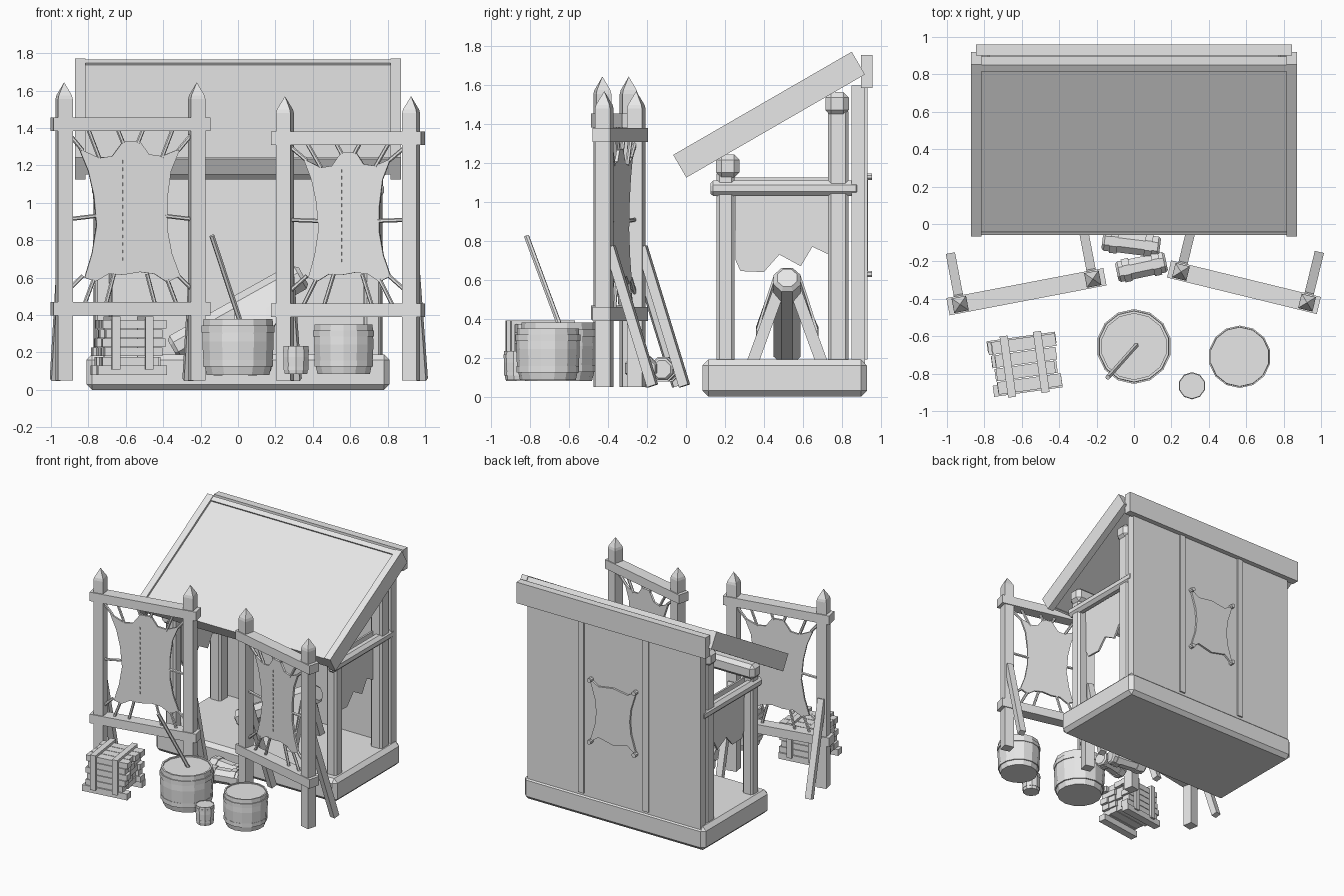
import bpy, bmesh, math, random
from mathutils import Matrix, Vector, Euler

random.seed(4)
if "Cube" in bpy.data.objects:
    bpy.data.objects.remove(bpy.data.objects["Cube"])

grey = bpy.data.materials.new("plain grey")
grey.use_nodes = True
grey.diffuse_color = (0.8, 0.8, 0.8, 1)
grey.node_tree.nodes["Principled BSDF"].inputs["Base Color"].default_value = (0.8, 0.8, 0.8, 1)
ID = Matrix.Identity(4)


def finish(name, bm, M=ID, bevel=0):
    bmesh.ops.recalc_face_normals(bm, faces=bm.faces)
    me = bpy.data.meshes.new(name)
    bm.to_mesh(me)
    bm.free()
    me.materials.append(grey)
    ob = bpy.data.objects.new(name, me)
    ob.matrix_world = M
    bpy.context.collection.objects.link(ob)
    if bevel:
        mod = ob.modifiers.new("chamfer", 'BEVEL')
        mod.width, mod.segments = bevel, 1
    return ob


def box(name, loc, size, rot=(0, 0, 0), M=ID, bevel=0):
    bm = bmesh.new()
    bmesh.ops.create_cube(bm, size=1)
    bmesh.ops.scale(bm, vec=size, verts=bm.verts)
    return finish(name, bm, M @ Matrix.Translation(loc) @ Euler(rot).to_matrix().to_4x4(), bevel)


def span(name, x, y, z, M=ID, bevel=0):
    """Box given by its limits on each axis."""
    return box(name, [sum(a) / 2 for a in (x, y, z)], [a[1] - a[0] for a in (x, y, z)], M=M, bevel=bevel)


def lathe(name, profile, sides, M=ID):
    """Turn (radius, height) points around z, with flat ends."""
    bm = bmesh.new()
    rings = []
    for r, z in profile:
        if r == 0:
            rings.append([bm.verts.new((0, 0, z))] * sides)
            continue
        angles = [(i + 0.5) * math.tau / sides for i in range(sides)]
        rings.append([bm.verts.new((r * math.cos(a), r * math.sin(a), z)) for a in angles])
    for lo, hi in zip(rings, rings[1:]):
        for i in range(sides):
            j = (i + 1) % sides
            bm.faces.new(list(dict.fromkeys((lo[i], lo[j], hi[j], hi[i]))))
    for ring in (rings[0], rings[-1]):
        if ring[0] is not ring[1]:
            bm.faces.new(ring)
    return finish(name, bm, M)


def along(p, q):
    d = Vector(q) - Vector(p)
    return Matrix.Translation(p) @ d.to_track_quat('Z', 'Y').to_matrix().to_4x4(), d.length


def rod(name, p, q, r, sides=6, M=ID, chamfer=0):
    A, n = along(p, q)
    prof = [(r, 0), (r, n)]
    if chamfer:
        prof = [(r - chamfer, 0), (r, chamfer), (r, n - chamfer), (r - chamfer, n)]
    return lathe(name, prof, sides, M @ A)


def plate(name, outline, thick, M=ID):
    """Flat shape drawn in x and z, with thickness along y."""
    bm = bmesh.new()
    f = bm.faces.new([bm.verts.new((x, -thick / 2, z)) for x, z in outline])
    ext = bmesh.ops.extrude_face_region(bm, geom=[f])["geom"]
    bmesh.ops.translate(bm, vec=(0, thick, 0), verts=[v for v in ext if isinstance(v, bmesh.types.BMVert)])
    return finish(name, bm, M)


# Shed floor, back wall and its battens
span("floor_platform", (-.81, .81), (.085, .93), (0, .19), bevel=.03)
span("back_wall", (-.775, .775), (.85, .92), (.17, 1.6))
for x in (-.29, .29):
    span("wall_batten", (x - .025, x + .025), (.91, .932), (.19, 1.6))
span("ridge_board", (-.845, .845), (.90, .96), (1.585, 1.755))

# Stretched hide emblem on the back wall
corner = [(.21, 1.14), (.13, 1.09), (0, 1.11)]
side = [(.16, .98), (.15, .88), (.16, .78)]
half = corner[::-1][0:2] + corner[:1] + side + [(.21, .62), (.13, .68), (0, .65)]
plate("wall_hide", half + [(-x, z) for x, z in half[-2:0:-1]], .02, Matrix.Translation((0, .925, 0)))
for x in (-.2, .2):
    for z in (.63, 1.13):
        rod("wall_peg", (x, .91, z), (x, .957, z), .018, 8)

# Shed posts, beams and side hides
for s in (-1, 1):
    x = s * .72
    span("front_post", (x - .045, x + .045), (.157, .25), (.17, 1.16), bevel=.015)
    span("back_post", (x - .05, x + .05), (.73, .835), (.17, 1.48), bevel=.015)
    rod("side_beam", (s * .74, .125, 1.07), (s * .74, .89, 1.07), .043, 8, chamfer=.015)
    hide = [(.25, 1.125), (.73, 1.125), (.735, .73), (.65, .77), (.59, .67), (.48, .73),
            (.4, .64), (.28, .645), (.255, .7)]
    plate("hanging_hide", hide, .015, Matrix.Translation((s * .69, 0, 0)) @ Matrix.Rotation(math.pi / 2, 4, 'Z'))
for name, y, z in (("front_beam", .215, 1.185), ("back_beam", .777, 1.505)):
    span(name, (-.79, .79), (y - .06, y + .06), (z - .06, z + .06), bevel=.028)

# Sloping roof
R = Matrix.Translation((0, .427, 1.449)) @ Matrix.Rotation(math.radians(30), 4, 'X')
span("roof_panel", (-.815, .815), (-.52, .52), (-.03, .052), R)
span("roof_top_rim", (-.815, .815), (.485, .525), (-.03, .064), R)
span("roof_low_rim", (-.815, .815), (-.527, -.51), (-.04, .058), R)
for s in (-1, 1):
    box("barge_board", (s * .843, 0, 0), (.055, 1.06, .135), M=R)

# Sloping scraping log with its legs and draped hide
rod("scraping_log", (-.35, .52, .22), (.35, .52, .61), .075, 8, chamfer=.02)
for s in (-1, 1):
    A, n = along((.24, .52 + s * .18, .17), (.24, .52 + s * .03, .58))
    box("log_leg", (0, 0, n / 2), (.06, .06, n), M=A)
bm = bmesh.new()
rows = []
for i in range(6):
    x = -.02 + i * .056
    c = .22 + (x + .35) * .557
    hem = .22 if i % 2 else .17
    prof = [(-.16, -hem), (-.11, -.06), (-.07, .06), (0, .1), (.07, .06), (.11, -.06), (.16, -hem)]
    rows.append([bm.verts.new((x, .52 + y, c + z)) for y, z in prof])
for a, b in zip(rows, rows[1:]):
    for k in range(len(a) - 1):
        bm.faces.new((a[k], a[k + 1], b[k + 1], b[k]))
finish("draped_hide", bm).modifiers.new("thickness", 'SOLIDIFY').thickness = .012


def stretching_frame(tag, centre, angle, gap, reach, tip, rails, width, drop):
    """Two pointed posts, two rails, rear braces and a laced hide."""
    M = Matrix.Translation((*centre, 0)) @ Matrix.Rotation(math.radians(angle), 4, 'Z')
    for s in (-1, 1):
        P = M @ Matrix.Translation((s * gap, 0, 0))
        lathe(tag + "_post", [(.056, .05), (.056, tip - .09), (.05, tip - .07), (0, tip)], 4, P)
        A, n = along((0, .255, .055), (0, .03, .77))
        box(tag + "_brace", (0, 0, n / 2), (.05, .05, n), M=P @ A)
    for z in rails:
        span(tag + "_rail", (-reach, reach), (-.047, .047), (z - .036, z + .036), M)
    # hide outline: right half, then left half
    right = [(.05, 1.33), (.1, 1.26), (.17, 1.25), (.27, 1.29), (.22, 1.17), (.2, 1.02), (.2, .86),
             (.225, .73), (.27, .61), (.2, .575), (.13, .62), (.05, .63)]
    left = [(-.04, .615), (-.12, .62), (-.19, .58), (-.25, .6), (-.21, .73), (-.185, .88),
            (-.2, 1.04), (-.23, 1.17), (-.28, 1.29), (-.17, 1.24), (-.1, 1.25), (-.04, 1.33)]
    fit = lambda u, z: (u * width, .6 + (z - .6) * drop)
    plate(tag + "_hide", [fit(*p) for p in right + left], .016, M)
    # spine stitches
    for k in range(14):
        u, z = fit(-.04, .7 + k * .04)
        box(tag + "_stitch", (u, -.009, z), (.007, .008, .018), M=M)
    # lacing from the hide to the frame
    low, high = rails
    for s in (-1, 1):
        for p, q in (((.26, 1.28), (gap, high - .02)), ((.17, 1.24), (.24, high)), ((.04, 1.32), (.08, high)),
                     ((.19, .93), (gap, .91)), ((.26, .61), (gap, low + .08)), ((.2, .59), (.26, low)),
                     ((.09, .62), (.14, low))):
            u, z = fit(*p)
            rod(tag + "_lace", (s * u, 0, z), (s * q[0], 0, q[1]), .011, 6, M)


stretching_frame("tall_frame", (-.575, -.362), 10.8, .361, .427, 1.645, (.433, 1.42), 1, 1)
stretching_frame("short_frame", (.588, -.338), -13.7, .347, .412, 1.57, (.425, 1.345), .87, .92)


def barrel(name, loc, r, h, sides, M=ID):
    """Bulging tub with a sunken lid and two hoops."""
    T = M @ Matrix.Translation(loc)
    lathe(name, [(r * .86, 0), (r * .95, h * .25), (r * .98, h * .6), (r * .95, h),
                 (r * .88, h), (r * .88, h * .97), (0, h * .97)], sides, T)
    for a, k in ((.15, .965), (.76, 1.0)):
        lathe(name + "_hoop", [(r * k * .9, h * a), (r * k, h * a), (r * k, h * (a + .12)),
                               (r * k * .9, h * (a + .12))], sides, T)


# Tubs, stirring stick and small keg
barrel("large_tub", (0, -.655, .08), .2, .3, 14)
barrel("medium_tub", (.565, -.71, .085), .167, .265, 14)
barrel("small_keg", (.31, -.865, .085), .073, .15, 10)
rod("stirring_stick", (.02, -.64, .34), (-.14, -.82, .825), .014)

# Banded rolls lying behind the frames
for x, y, z, turn, n in ((-.015, -.105, .14, -7, .31), (.04, -.23, .145, 12, .27)):
    M = Matrix.Translation((x, y, z)) @ Matrix.Rotation(math.radians(turn), 4, 'Z')
    rod("hide_roll", (-n / 2, 0, 0), (n / 2, 0, 0), .06, 8, M, .012)
    for u in (-.3, .3):
        rod("roll_band", (n * u - .02, 0, 0), (n * u + .02, 0, 0), .068, 8, M)

# Strapped stack of boards on runners
S = Matrix.Translation((-.585, -.75, .08)) @ Matrix.Rotation(math.radians(8), 4, 'Z')
for y in (-.12, .12):
    box("stack_runner", (0, y, .025), (.37, .06, .05), M=S)
for layer in range(5):
    for row in range(4):
        box("stacked_board", (random.uniform(-.015, .015), -.108 + row * .072, .074 + layer * .049),
            (random.uniform(.30, .35), .067, .045), M=S)
for u in (-.09, .09):
    span("stack_strap_top", (u - .022, u + .022), (-.165, .165), (.29, .312), S)
    for s in (-1, 1):
        box("stack_strap_side", (u, s * .155, .165), (.044, .02, .27), M=S)
